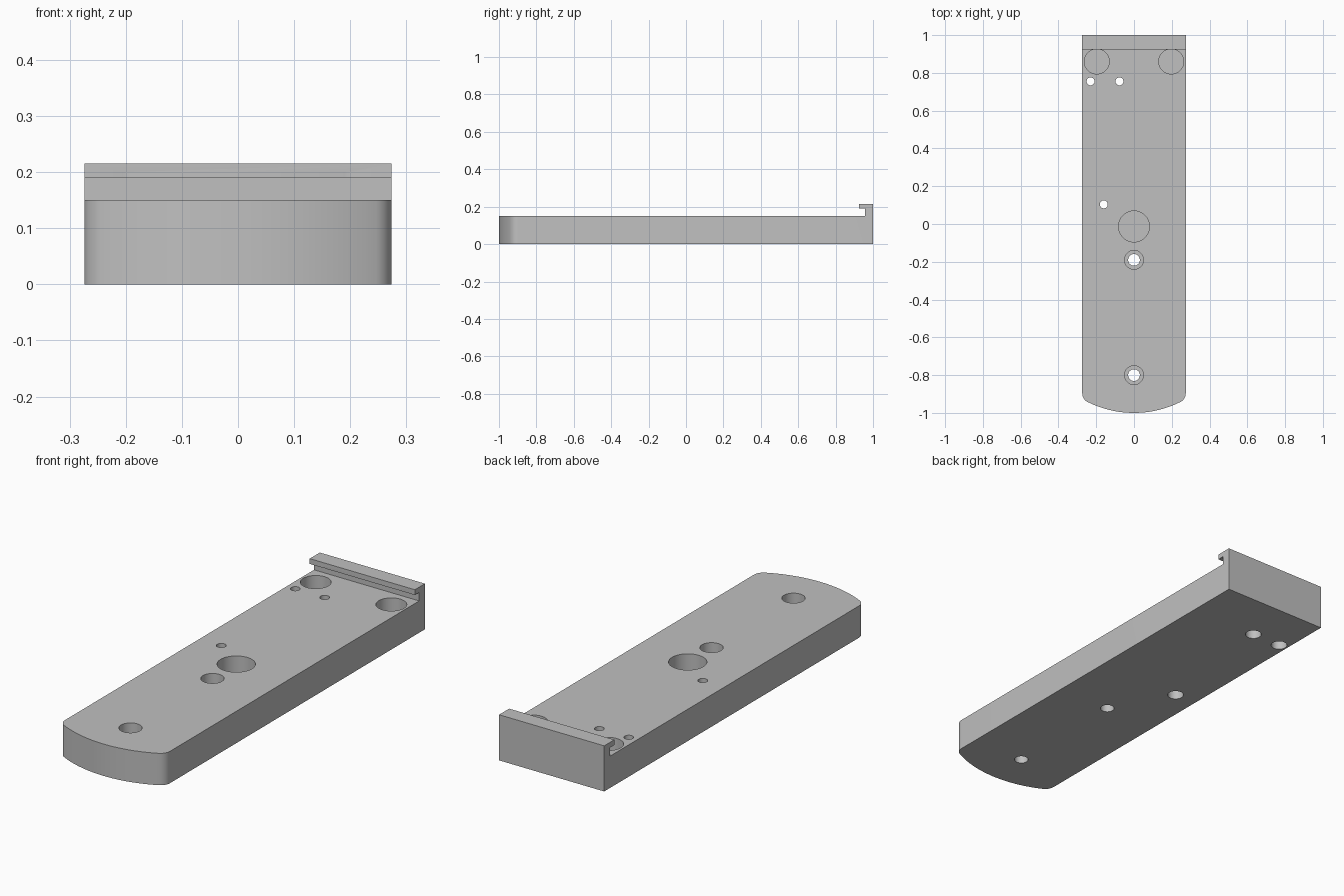
import bpy, bmesh, math
from mathutils import Vector

cube = bpy.data.objects.get("Cube")
if cube:
    bpy.data.objects.remove(cube, do_unlink=True)

HALF_W, TOP, LIP_TOP = 0.274, 0.15, 0.215

grey = bpy.data.materials.new("mid_grey")
grey.use_nodes = True
grey.diffuse_color = (0.53, 0.53, 0.53, 1)
grey.node_tree.nodes["Principled BSDF"].inputs["Base Color"].default_value = (0.53, 0.53, 0.53, 1)


def to_object(name, bm):
    bmesh.ops.recalc_face_normals(bm, faces=bm.faces)
    mesh = bpy.data.meshes.new(name)
    bm.to_mesh(mesh)
    bm.free()
    mesh.materials.append(grey)
    obj = bpy.data.objects.new(name, mesh)
    bpy.context.collection.objects.link(obj)
    return obj


def prism(name, points, direction):
    """Extrude a closed outline along a direction."""
    bm = bmesh.new()
    face = bm.faces.new([bm.verts.new(p) for p in points])
    out = bmesh.ops.extrude_face_region(bm, geom=[face])
    verts = [g for g in out["geom"] if isinstance(g, bmesh.types.BMVert)]
    bmesh.ops.translate(bm, verts=verts, vec=Vector(direction))
    return to_object(name, bm)


def turned(name, x, y, profile, sides=48):
    """Stepped round cutter from (radius, height) pairs."""
    bm = bmesh.new()
    rings = []
    for r, z in profile:
        angles = [math.tau * i / sides for i in range(sides)]
        rings.append([bm.verts.new((x + r * math.cos(a), y + r * math.sin(a), z)) for a in angles])
    for low, high in zip(rings, rings[1:]):
        for i in range(sides):
            j = (i + 1) % sides
            bm.faces.new((low[i], low[j], high[j], high[i]))
    bm.faces.new(rings[0])
    bm.faces.new(rings[-1])
    return to_object(name, bm)


def arc(cx, cy, r, start, end, steps):
    return [(cx + r * math.cos(start + (end - start) * i / steps),
             cy + r * math.sin(start + (end - start) * i / steps)) for i in range(steps + 1)]


# Base plate outline: bowed nose with rounded corners
nose_r, corner_r = 0.55, 0.05
nose_y = nose_r - 1
corner_x = HALF_W - corner_r
drop = math.sqrt((nose_r - corner_r) ** 2 - corner_x ** 2)
tangent = math.atan2(-drop, corner_x)
corner = arc(corner_x, nose_y - drop, corner_r, tangent, 0, 8)
nose = arc(0, nose_y, nose_r, -math.pi - tangent, tangent, 24)
left_corner = [(-x, y) for x, y in reversed(corner)]
outline = left_corner + nose[1:-1] + corner + [(HALF_W, 1), (-HALF_W, 1)]
plate = prism("base_plate", [(x, y, 0) for x, y in outline], (0, 0, LIP_TOP))

# Space above the plate and under the hooked rear lip
space = [(-1.1, TOP), (0.957, TOP), (0.957, 0.19), (0.925, 0.19), (0.925, 0.3), (-1.1, 0.3)]
cutters = [prism("lip_cutter", [(-0.4, y, z) for y, z in space], (0.8, 0, 0))]

# Blind round pockets
for x, y, r in [(-0.197, 0.86, 0.066), (0.197, 0.86, 0.066), (0, -0.013, 0.082)]:
    cutters.append(turned("pocket_cutter", x, y, [(r, 0.04), (r, 0.2)]))

# Screw holes, wide at the top
for y in (-0.19, -0.8):
    cutters.append(turned("screw_cutter", 0, y, [(0.031, -0.1), (0.031, 0.07), (0.05, 0.07), (0.05, 0.2)]))

# Small pin holes, wide at the bottom
for x, y in [(-0.23, 0.755), (-0.077, 0.755), (-0.16, 0.104)]:
    cutters.append(turned("pin_cutter", x, y, [(0.036, -0.1), (0.036, 0.1), (0.021, 0.1), (0.021, 0.2)]))

# Cut everything out of the plate
bpy.ops.object.select_all(action="DESELECT")
bpy.context.view_layer.objects.active = plate
plate.select_set(True)
for cutter in cutters:
    cutter.hide_render = True
    mod = plate.modifiers.new("cut", "BOOLEAN")
    mod.operation = "DIFFERENCE"
    mod.solver = "EXACT"
    mod.object = cutter
    bpy.ops.object.modifier_apply(modifier=mod.name)
    bpy.data.objects.remove(cutter, do_unlink=True)

bpy.ops.object.shade_smooth_by_angle(angle=math.radians(30))
